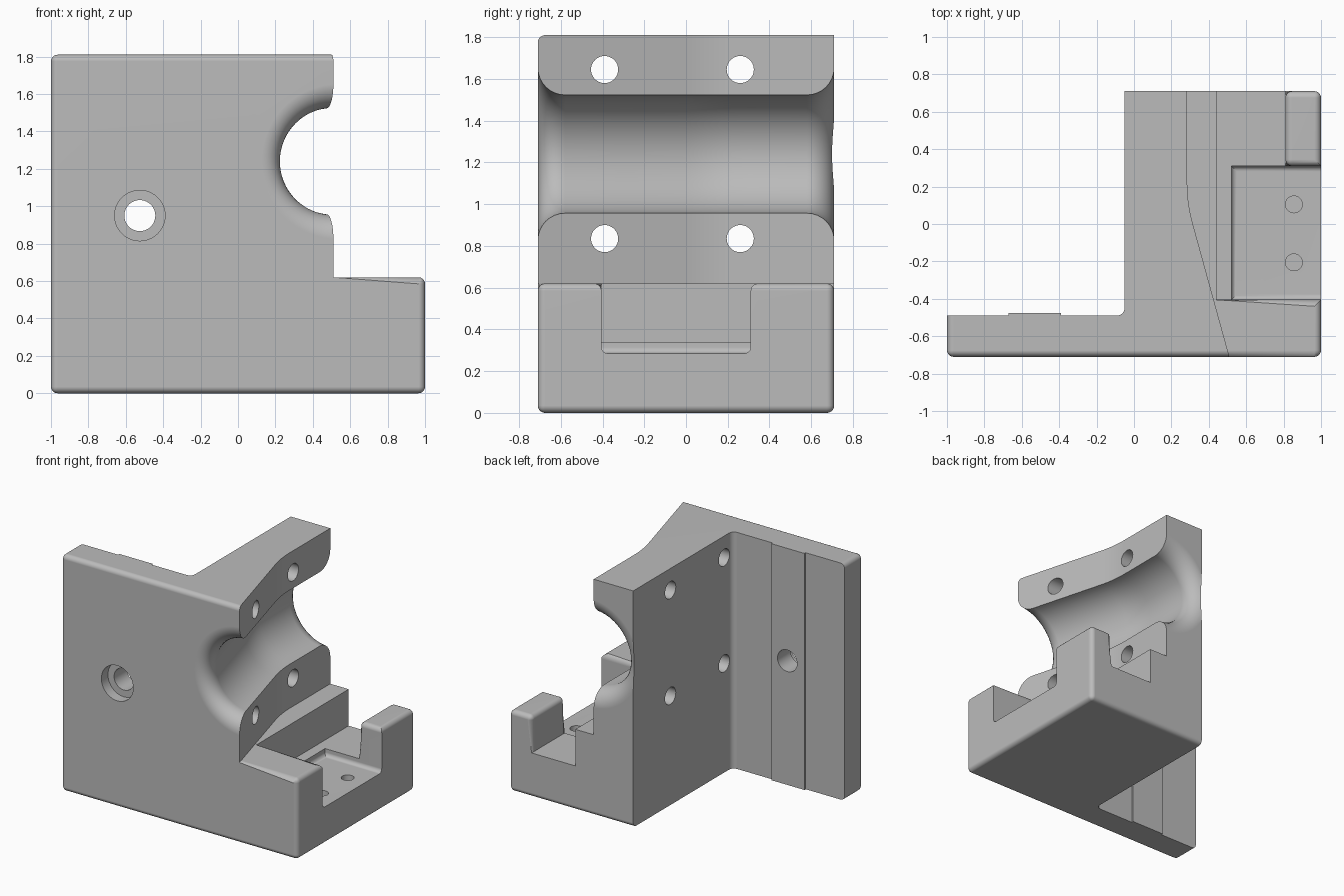
import bpy, bmesh, math
from mathutils import Matrix, Vector

cube = bpy.data.objects.get("Cube")
if cube:
    bpy.data.objects.remove(cube)

HALF_Y, TOP, SHELF, STEP_X = 0.71, 1.81, 0.62, 0.44
ROUND = 0.035

grey = bpy.data.materials.new("plain grey")
grey.use_nodes = True
colour = (0.5, 0.5, 0.5, 1)
grey.diffuse_color = colour
grey.node_tree.nodes["Principled BSDF"].inputs["Base Color"].default_value = colour


def make(name, bm):
    bmesh.ops.recalc_face_normals(bm, faces=bm.faces[:])
    mesh = bpy.data.meshes.new(name)
    bm.to_mesh(mesh)
    bm.free()
    ob = bpy.data.objects.new(name, mesh)
    bpy.context.scene.collection.objects.link(ob)
    return ob


def prism(points, z0, z1):
    bm = bmesh.new()
    face = bm.faces.new([bm.verts.new((x, y, z0)) for x, y in points])
    ext = bmesh.ops.extrude_face_region(bm, geom=[face])["geom"]
    verts = [v for v in ext if isinstance(v, bmesh.types.BMVert)]
    bmesh.ops.translate(bm, verts=verts, vec=(0, 0, z1 - z0))
    return bm


def box(x0, x1, y0, y1, z0, z1):
    return prism([(x0, y0), (x1, y0), (x1, y1), (x0, y1)], z0, z1)


def cylinder(start, end, radius):
    a, b = Vector(start), Vector(end)
    turn = (b - a).to_track_quat('Z', 'Y').to_matrix().to_4x4()
    bm = bmesh.new()
    bmesh.ops.create_cone(bm, cap_ends=True, segments=40, radius1=radius, radius2=radius,
                          depth=(b - a).length, matrix=Matrix.Translation((a + b) / 2) @ turn)
    return bm


def cut(ob, bm):
    cutter = make("cutter", bm)
    mod = ob.modifiers.new("cut", 'BOOLEAN')
    mod.operation, mod.solver, mod.object = 'DIFFERENCE', 'EXACT', cutter
    bpy.context.view_layer.update()
    graph = bpy.context.evaluated_depsgraph_get()
    mesh = bpy.data.meshes.new_from_object(ob.evaluated_get(graph))
    ob.modifiers.clear()
    ob.data = mesh
    bpy.data.objects.remove(cutter)


def round_edges(bm, rule, radius):
    edges = [e for e in bm.edges if rule(e.verts[0].co, e.verts[1].co)]
    bmesh.ops.bevel(bm, geom=edges, offset=radius, segments=5, profile=0.5,
                    affect='EDGES', clamp_overlap=False)


def near(a, b):
    return abs(a - b) < 0.002


def face_x(y):
    # clamping face in plan: slanted in front, easing into straight behind
    slope, ease = 0.275, 0.22
    x = 0.51 - slope * (min(y, 0) + HALF_Y)
    t = max(0, min(y, ease))
    return x - slope * (t - t * t / (2 * ease))


# L-shaped body with a raised strip on the back of the plate
body = make("bracket_body", prism([
    (-1, -HALF_Y), (1, -HALF_Y), (1, HALF_Y), (-0.05, HALF_Y),
    (-0.05, -0.45), (-0.053, -0.465), (-0.062, -0.478), (-0.075, -0.487), (-0.09, -0.49),
    (-0.39, -0.49), (-0.39, -0.475), (-0.67, -0.475), (-0.67, -0.49), (-1, -0.49)], 0, TOP))

# space above the shelf
ys = [-1] + [0.22 * i / 8 for i in range(9)] + [1]
cut(body, prism([(face_x(y), y) for y in ys] + [(1.5, 1), (1.5, -1)], SHELF, 2.2))

# shelf pocket, leaving a post at the back corner
cut(body, prism([(STEP_X, -0.405), (1.2, -0.405), (1.2, 0.31), (0.81, 0.31),
                 (0.81, 1), (STEP_X, 1)], 0.34, 0.8))

# deeper recess with a rounded floor edge
recess = box(0.52, 1.2, -0.405, 0.31, 0.285, 0.8)
round_edges(recess, lambda a, b: near(a.z, 0.285) and near(b.z, 0.285)
            and not (near(a.x, 1.2) and near(b.x, 1.2)), 0.03)
cut(body, recess)


# rounded outer edges
def outer(a, b):
    def on(axis, value):
        return near(a[axis], value) and near(b[axis], value)
    front, back, end = on(1, -HALF_Y), on(1, HALF_Y), on(0, 1)
    bottom, shelf = on(2, 0), on(2, SHELF)
    if front:
        return not (near(a.x, b.x) and abs(a.x) < 0.9)
    if bottom:
        return end or back or on(0, -1)
    if shelf:
        post = min(a.x, b.x) > 0.8
        return end or post or on(1, -0.405)
    if on(2, TOP):
        return on(0, -1)
    post_corner = on(0, 0.81) and (on(1, 0.31) or back)
    return (end and back) or (post_corner and not near(a.z, b.z))


bm = bmesh.new()
bm.from_mesh(body.data)
bmesh.ops.remove_doubles(bm, verts=bm.verts[:], dist=0.0003)
bmesh.ops.dissolve_limit(bm, angle_limit=0.01, verts=bm.verts[:], edges=bm.edges[:])
round_edges(bm, outer, ROUND)
bm.to_mesh(body.data)
bm.free()

# half-round channel following the clamping face, flared at both ends
BORE, FLARE = 0.285, 0.13
half = [(0.85, BORE + FLARE)]
for i in range(9):
    a = i * math.pi / 16
    half.append((HALF_Y - FLARE * (1 - math.cos(a)), BORE + FLARE * (1 - math.sin(a))))
middle = [(y, BORE) for y in (0.3, 0.22, 0.165, 0.11, 0.055, 0, -0.3)]
stations = half + middle + [(-y, r) for y, r in reversed(half)]
bore = bmesh.new()
rings = []
for y, r in stations:
    cx = face_x(y) + 0.03
    rings.append([bore.verts.new((cx + r * math.cos(k * math.pi / 32), y,
                                  1.24 + r * math.sin(k * math.pi / 32))) for k in range(64)])
for p, q in zip(rings, rings[1:]):
    for k in range(64):
        n = (k + 1) % 64
        bore.faces.new((p[k], p[n], q[n], q[k]))
bore.faces.new(rings[0])
bore.faces.new(rings[-1])
cut(body, bore)

# four clamp screw holes
for y in (-0.39, 0.26):
    for z in (0.835, 1.645):
        cut(body, cylinder((-0.3, y, z), (0.9, y, z), 0.065))

# counterbored plate hole
cut(body, cylinder((-0.525, -1, 0.95), (-0.525, 0, 0.95), 0.083))
cut(body, cylinder((-0.525, -1, 0.95), (-0.525, -0.63, 0.95), 0.135))

# blind holes in the recess floor
for y in (-0.205, 0.105):
    cut(body, cylinder((0.855, y, 0.12), (0.855, y, 0.5), 0.045))

# finish
body.data.materials.clear()
body.data.materials.append(grey)
bpy.ops.object.select_all(action='DESELECT')
body.select_set(True)
bpy.context.view_layer.objects.active = body
bpy.ops.object.shade_smooth_by_angle(angle=math.radians(30))
weighted = body.modifiers.new("even shading", 'WEIGHTED_NORMAL')
weighted.keep_sharp = True
